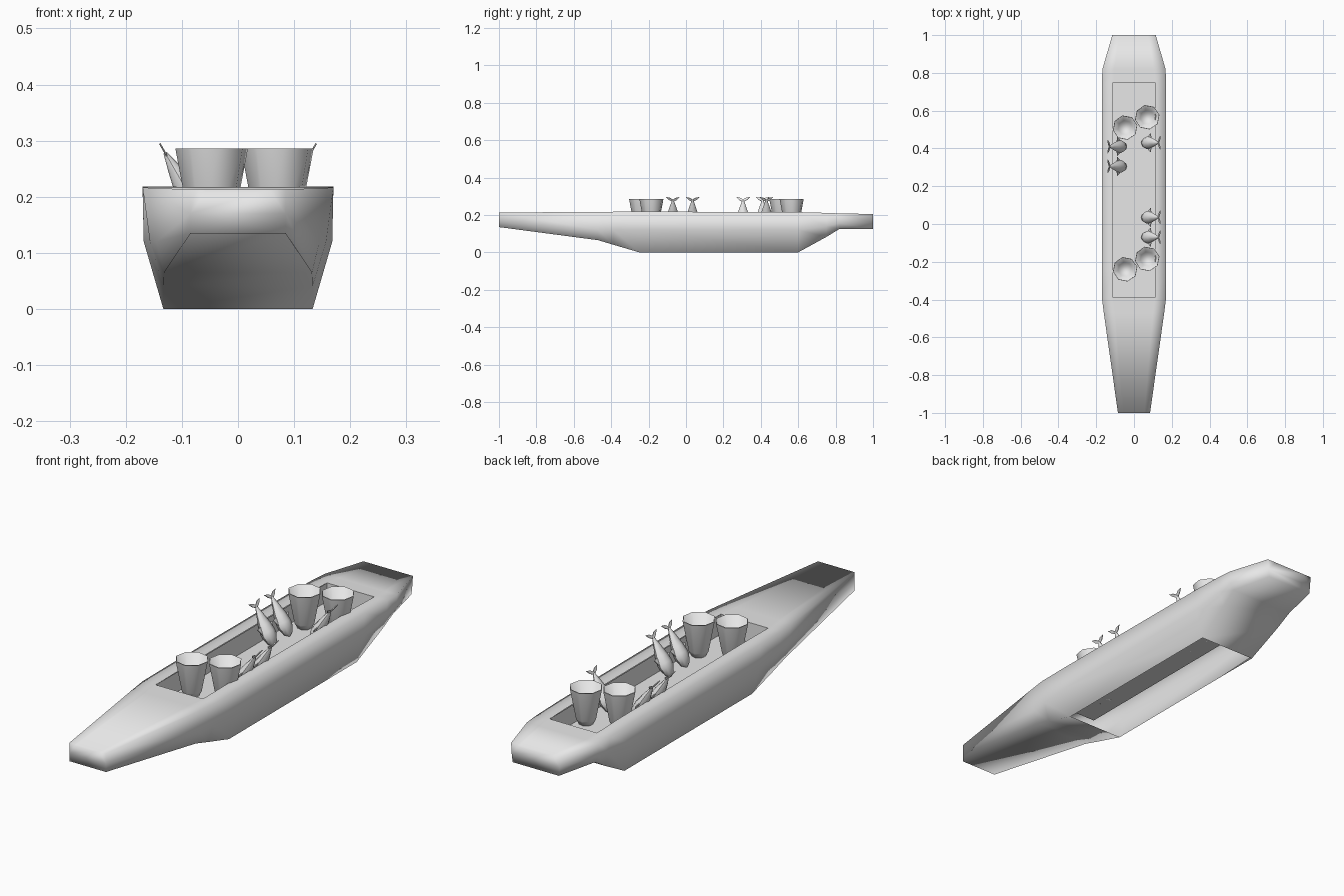
import bpy, bmesh, math
from mathutils import Matrix

if "Cube" in bpy.data.objects:
    bpy.data.objects.remove(bpy.data.objects["Cube"])

grey = bpy.data.materials.new("light_grey")
grey.use_nodes = True
colour = (0.8, 0.8, 0.8, 1)
grey.diffuse_color = colour
grey.node_tree.nodes["Principled BSDF"].inputs["Base Color"].default_value = colour

FLOOR = 0.133
WELL_X, WELL_FRONT, WELL_BACK = 0.11, -0.39, 0.75


def finish(bm, name, smooth):
    mesh = bpy.data.meshes.new(name)
    bm.to_mesh(mesh)
    bm.free()
    mesh.materials.append(grey)
    obj = bpy.data.objects.new(name, mesh)
    bpy.context.collection.objects.link(obj)
    bpy.ops.object.select_all(action="DESELECT")
    obj.select_set(True)
    bpy.context.view_layer.objects.active = obj
    bpy.ops.object.shade_smooth_by_angle(angle=math.radians(smooth))
    return obj


def lathe(bm, profile, sides, squash=1.0, turn=0.0):
    """Rings of (radius, z) points joined by quads."""
    rings = []
    for r, z in profile:
        ring = []
        for i in range(sides):
            a = 2 * math.pi * i / sides + turn
            ring.append(bm.verts.new((r * squash * math.cos(a), r * math.sin(a), z)))
        rings.append(ring)
    for low, high in zip(rings, rings[1:]):
        for i in range(sides):
            j = (i + 1) % sides
            bm.faces.new((low[i], low[j], high[j], high[i]))
    bm.faces.new(rings[0][::-1])
    bm.faces.new(rings[-1])


# Hull stations: y, bottom (x, z), knuckle (x, z), gunwale (x, z), inner deck x
stations = [
    (-1.0, (0.085, 0.135), (0.085, 0.17), (0.085, 0.213), 0.055),
    (-0.47, (0.132, 0.065), (0.145, 0.12), (0.16, 0.216), 0.10),
    (WELL_FRONT, (0.133, 0.041), (0.157, 0.12), (0.17, 0.217), WELL_X),
    (-0.25, (0.133, 0.0), (0.168, 0.12), (0.17, 0.218), WELL_X),
    (0.6, (0.133, 0.0), (0.168, 0.12), (0.17, 0.215), WELL_X),
    (WELL_BACK, (0.145, 0.082), (0.168, 0.14), (0.17, 0.211), WELL_X),
    (0.82, (0.15, 0.125), (0.165, 0.155), (0.167, 0.208), 0.105),
    (1.0, (0.108, 0.125), (0.112, 0.16), (0.115, 0.205), 0.075),
]
bm = bmesh.new()
rows = []
for y, bottom, knuckle, gunwale, inner in stations:
    half = [bottom, knuckle, gunwale, (inner, gunwale[1])]
    right = [bm.verts.new((-x, y, z)) for x, z in half]
    left = [bm.verts.new((x, y, z)) for x, z in reversed(half)]
    rows.append(right + left)
for s, (a, b) in enumerate(zip(rows, rows[1:])):
    y0, y1 = stations[s][0], stations[s + 1][0]
    for k in range(8):
        j = (k + 1) % 8
        in_well = k == 3 and y0 >= WELL_FRONT and y1 <= WELL_BACK
        open_keel = k == 7 and stations[s][1][1] == stations[s + 1][1][1] == 0
        if not in_well and not open_keel:
            bm.faces.new((a[k], b[k], b[j], a[j]))
bm.faces.new(rows[0])
bm.faces.new(rows[-1][::-1])
finish(bm, "hull", 120)

# Sunken deck well, open at the top
bm = bmesh.new()
corners = [(-WELL_X, WELL_FRONT), (WELL_X, WELL_FRONT), (WELL_X, WELL_BACK), (-WELL_X, WELL_BACK)]
low = [bm.verts.new((x, y, FLOOR)) for x, y in corners]
high = [bm.verts.new((x, y, 0.217 if y < 0 else 0.211)) for x, y in corners]
bm.faces.new(low)
for i in range(4):
    j = (i + 1) % 4
    bm.faces.new((low[j], low[i], high[i], high[j]))
finish(bm, "deck_well", 30)

# Hollow tapered buckets with a rounded foot
bucket_spots = [(-0.047, -0.24), (0.07, -0.185), (-0.047, 0.51), (0.07, 0.565)]
bucket_profile = [(0.028, 0), (0.041, 0.024), (0.066, 0.153), (0.062, 0.153), (0.038, 0.03)]
for n, (x, y) in enumerate(bucket_spots):
    bm = bmesh.new()
    lathe(bm, bucket_profile, 8, turn=0.2)
    bucket = finish(bm, f"bucket_{n + 1}", 85)
    bucket.location = (x, y, FLOOR)


def flat_fin(bm, points, thick=0.0015):
    """Thin plate in the y-z plane."""
    if (points[1][0] - points[0][0]) * (points[2][1] - points[0][1]) < \
            (points[2][0] - points[0][0]) * (points[1][1] - points[0][1]):
        points = points[::-1]
    back, front = [[bm.verts.new((x, y, z)) for y, z in points] for x in (-thick, thick)]
    bm.faces.new(back[::-1])
    bm.faces.new(front)
    for i in range(len(points)):
        j = (i + 1) % len(points)
        bm.faces.new((back[i], back[j], front[j], front[i]))


# Fish standing head down, tails leaning out over the sides
fish_spots = [(-1, 0.41), (-1, 0.305), (1, 0.43), (1, 0.035), (1, -0.07)]
fish_body = [(0.003, 0), (0.02, 0.012), (0.033, 0.042), (0.034, 0.06),
             (0.028, 0.09), (0.015, 0.135), (0.004, 0.168)]
for n, (side, y) in enumerate(fish_spots):
    bm = bmesh.new()
    lathe(bm, fish_body, 8, squash=0.8)
    for s in (-1, 1):
        flat_fin(bm, [(0, 0.158), (s * 0.022, 0.171), (s * 0.036, 0.187), (s * 0.016, 0.183), (0, 0.172)])
        flat_fin(bm, [(s * 0.03, 0.05), (s * 0.05, 0.085), (s * 0.025, 0.09)])
    bm.transform(Matrix.Rotation(side * math.radians(30), 4, "Y"))
    fish = finish(bm, f"fish_{n + 1}", 50)
    fish.location = (side * 0.046, y, FLOOR)
